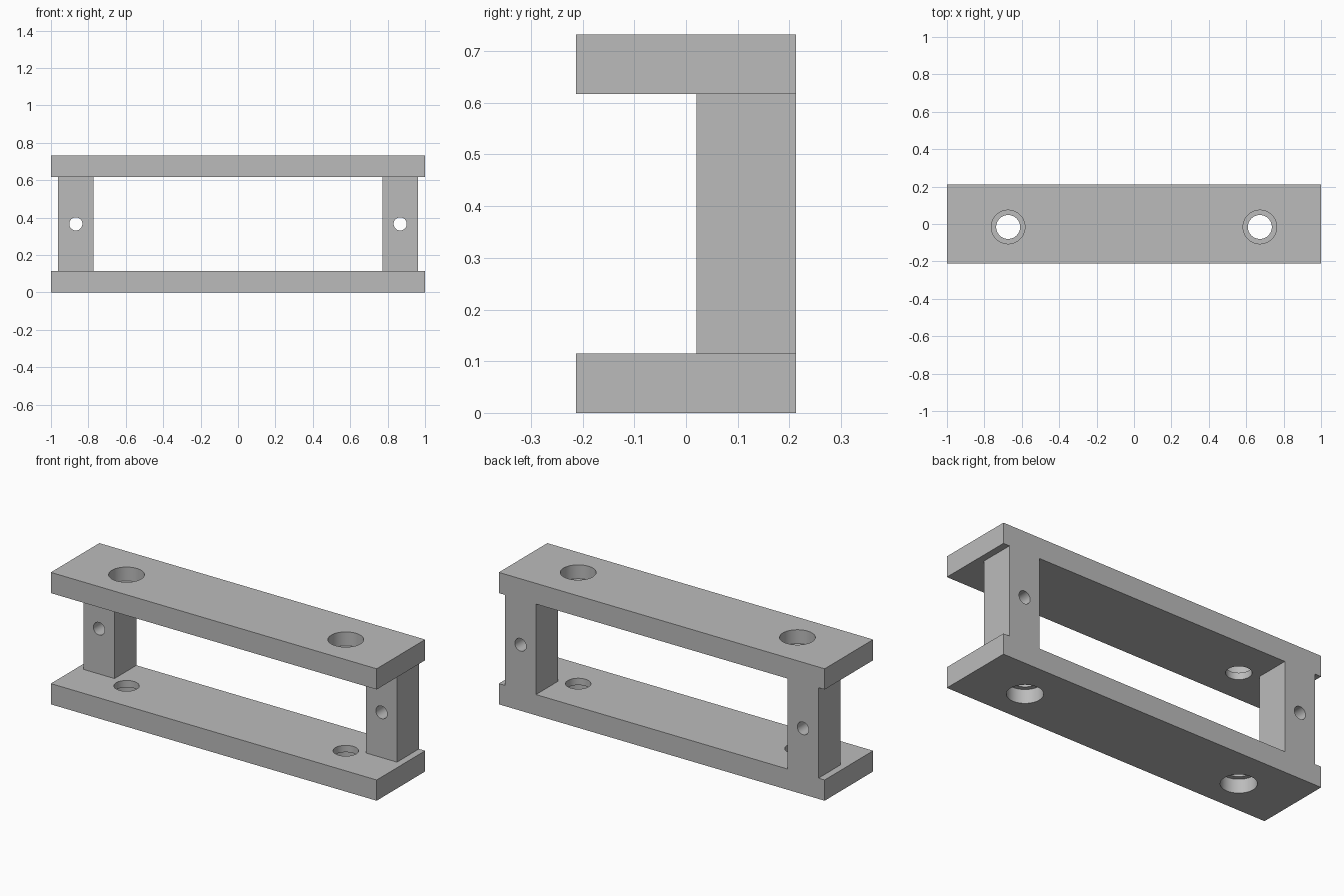
import bpy, math

if "Cube" in bpy.data.objects:
    bpy.data.objects.remove(bpy.data.objects["Cube"])

L, D, H = 2.0, 0.425, 0.732      # overall size
PLATE = 0.115                    # plate thickness
POST_IN, POST_OUT = 0.772, 0.962 # post extent in x
POST_FRONT = 0.02                # front face of the posts
LIP = 0.038                      # thin inner lip of the stepped holes

grey = bpy.data.materials.new("grey metal")
grey.diffuse_color = (0.5, 0.5, 0.5, 1)
grey.use_nodes = True
grey.node_tree.nodes["Principled BSDF"].inputs["Base Color"].default_value = grey.diffuse_color


def box(name, lo, hi):
    bpy.ops.mesh.primitive_cube_add(size=1, location=[(a + b) / 2 for a, b in zip(lo, hi)])
    ob = bpy.context.object
    ob.name = name
    ob.scale = [b - a for a, b in zip(lo, hi)]
    bpy.ops.object.transform_apply(location=True, rotation=True, scale=True)
    return ob


def rod(name, r, depth, loc, rot=(0, 0, 0)):
    bpy.ops.mesh.primitive_cylinder_add(vertices=48, radius=r, depth=depth, location=loc, rotation=rot)
    ob = bpy.context.object
    ob.name = name
    bpy.ops.object.transform_apply(location=True, rotation=True, scale=True)
    return ob


def cut(target, cutter):
    mod = target.modifiers.new("cut", 'BOOLEAN')
    mod.operation, mod.solver, mod.object = 'DIFFERENCE', 'EXACT', cutter
    bpy.context.view_layer.objects.active = target
    bpy.ops.object.modifier_apply(modifier=mod.name)
    bpy.data.objects.remove(cutter, do_unlink=True)


# Solid block carved into two plates joined by two rear posts
frame = box("frame", (-L / 2, -D / 2, 0), (L / 2, D / 2, H))
frame.data.materials.append(grey)
z0, z1 = PLATE, H - PLATE
cut(frame, box("front_gap", (-2, -1, z0), (2, POST_FRONT, z1)))
cut(frame, box("window", (-POST_IN, -1, z0), (POST_IN, 1, z1)))

for s in (-1, 1):
    # Notch outside each post
    xs = sorted((s * POST_OUT, s * 2))
    cut(frame, box("side_notch", (xs[0], -1, z0), (xs[1], 1, z1)))
    # Small hole through each post, front to back
    cut(frame, rod("post_hole", 0.035, 2, (s * 0.867, 0, H / 2), (math.pi / 2, 0, 0)))
    # Stepped holes: narrow at the inner faces, wide at the outer faces
    x, y = s * 0.673, -0.016
    cut(frame, rod("narrow_hole", 0.064, 2, (x, y, H / 2)))
    cut(frame, rod("wide_hole_top", 0.09, 1, (x, y, z1 + LIP + 0.5)))
    cut(frame, rod("wide_hole_bottom", 0.09, 1, (x, y, z0 - LIP - 0.5)))

# Smooth hole walls, sharp edges elsewhere
bpy.ops.object.select_all(action='DESELECT')
frame.select_set(True)
bpy.context.view_layer.objects.active = frame
bpy.ops.object.shade_smooth_by_angle(angle=math.radians(30))
